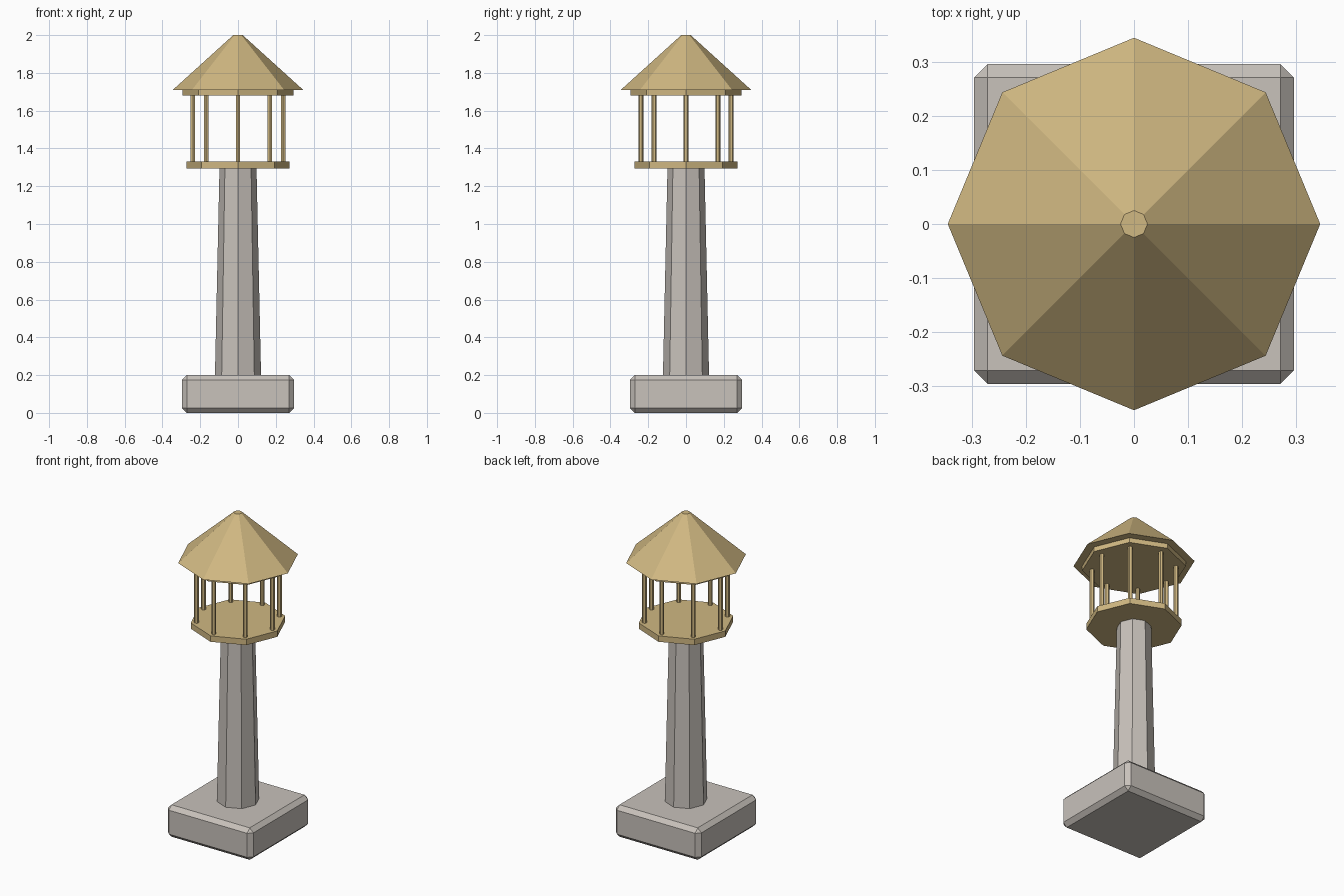
import bpy
from math import cos, sin, pi

cube = bpy.data.objects.get("Cube")
if cube:
    bpy.data.objects.remove(cube, do_unlink=True)


def make_material(name, rgb):
    mat = bpy.data.materials.new(name)
    mat.use_nodes = True
    color = (*rgb, 1.0)
    mat.diffuse_color = color
    mat.node_tree.nodes["Principled BSDF"].inputs["Base Color"].default_value = color
    return mat


stone = make_material("pale stone", (0.578, 0.539, 0.497))
wood = make_material("tan wood", (0.631, 0.479, 0.223))


def prism(name, mat, r_low, r_high, z_low, z_high, sides=8, x=0.0, y=0.0):
    """Upright tapered prism with a corner pointing along +y."""
    bpy.ops.mesh.primitive_cone_add(
        vertices=sides, radius1=r_low, radius2=r_high, depth=z_high - z_low,
        location=(x, y, (z_low + z_high) / 2))
    obj = bpy.context.object
    obj.name = name
    obj.data.materials.append(mat)
    return obj


# Chamfered square base
bpy.ops.mesh.primitive_cube_add(size=1, location=(0, 0, 0.1))
base = bpy.context.object
base.name = "base_block"
base.scale = (0.592, 0.592, 0.2)
bpy.ops.object.transform_apply(location=False, rotation=False, scale=True)
base.data.materials.append(stone)
bevel = base.modifiers.new("chamfer", "BEVEL")
bevel.width = 0.025
bevel.segments = 1

# Tapered octagonal shaft and the platform on it
prism("shaft", stone, 0.122, 0.098, 0.2, 1.295)
prism("platform", wood, 0.272, 0.272, 1.293, 1.33)

# Ring of slender posts
for i in range(8):
    a = i * pi / 4
    prism(f"post_{i + 1}", wood, 0.0135, 0.0135, 1.33, 1.68, 6,
          0.239 * cos(a), 0.239 * sin(a))

# Roof plate and blunt octagonal roof
prism("roof_plate", wood, 0.295, 0.295, 1.68, 1.71)
prism("roof", wood, 0.345, 0.025, 1.71, 2.0)
